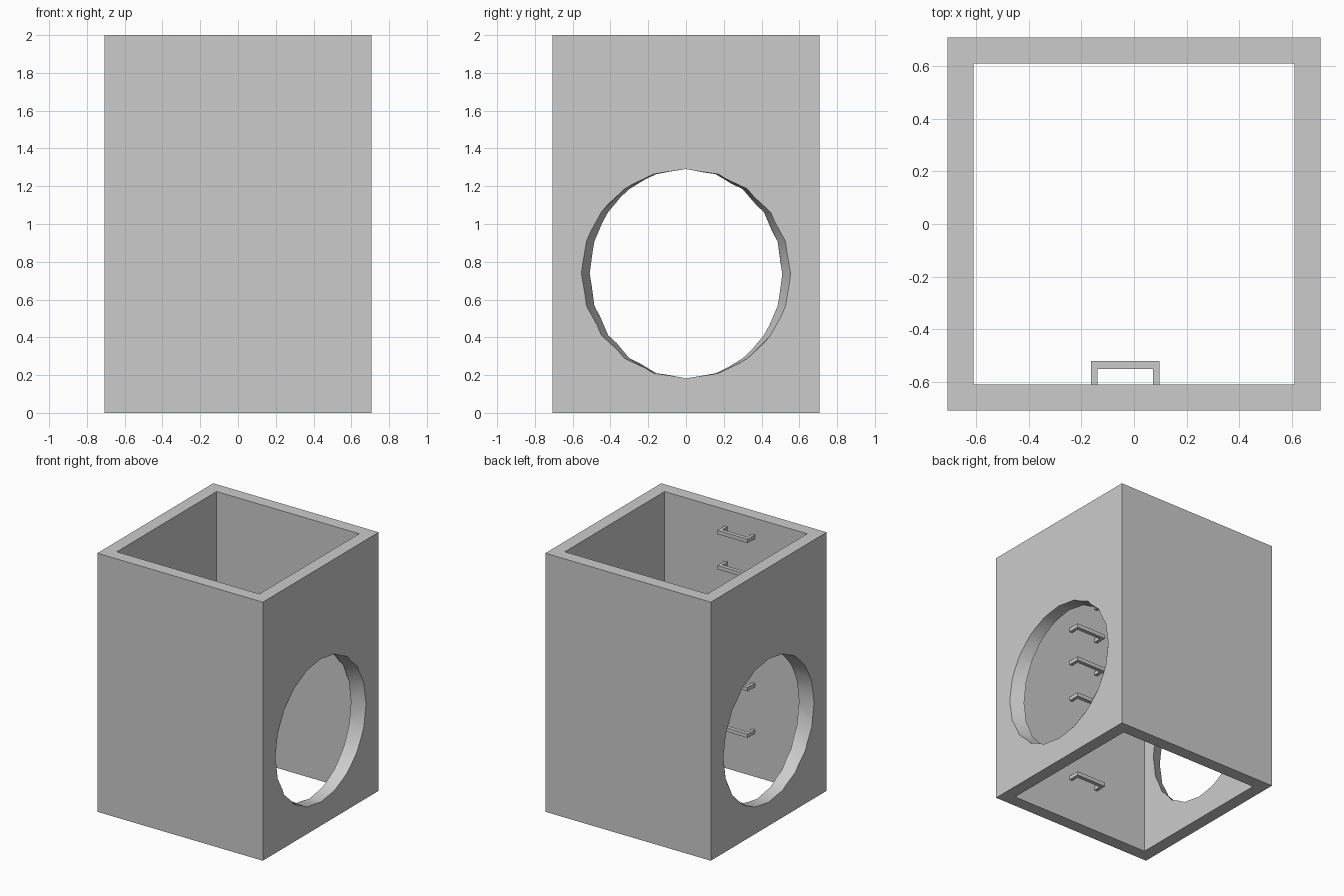
import bpy, bmesh, math

if "Cube" in bpy.data.objects:
    bpy.data.objects.remove(bpy.data.objects["Cube"])

OUT, INN, H = 0.708, 0.61, 2.0      # outer / inner half widths, height
HOLE_Z, HOLE_R = 0.737, 0.554       # side openings


def make_object(name, bm):
    bmesh.ops.recalc_face_normals(bm, faces=bm.faces)
    mesh = bpy.data.meshes.new(name)
    bm.to_mesh(mesh)
    bm.free()
    ob = bpy.data.objects.new(name, mesh)
    bpy.context.collection.objects.link(ob)
    return ob


def bridge(bm, rings):
    for a, b in rings:
        n = len(a)
        for i in range(n):
            j = (i + 1) % n
            bm.faces.new((a[i], a[j], b[j], b[i]))


def prism(bm, profile, z0, z1):
    """Extrude a closed xy profile from z0 to z1."""
    low = bm.faces.new([bm.verts.new((x, y, z0)) for x, y in profile])
    ext = bmesh.ops.extrude_face_region(bm, geom=[low], use_keep_orig=True)
    for v in ext["geom"]:
        if isinstance(v, bmesh.types.BMVert):
            v.co.z = z1


# Square shaft, open at top and bottom
bm = bmesh.new()
square = [(-1, -1), (1, -1), (1, 1), (-1, 1)]
r = [[bm.verts.new((x * s, y * s, z)) for x, y in square]
     for s, z in ((OUT, 0), (OUT, H), (INN, H), (INN, 0))]
bridge(bm, [(r[i], r[(i + 1) % 4]) for i in range(4)])
shaft = make_object("shaft_walls", bm)

# 20-sided openings in both side walls, narrowing inward in y only
for side in (-1, 1):
    bm = bmesh.new()
    ends = []
    for x in (OUT - 0.2, OUT + 0.1):
        half = HOLE_R + (x - OUT) * 0.45
        ends.append([bm.verts.new((side * x,
                                   half * math.cos(i * math.tau / 20),
                                   HOLE_Z + HOLE_R * math.sin(i * math.tau / 20)))
                     for i in range(20)])
    bridge(bm, [ends])
    for e in ends:
        bm.faces.new(e)
    cutter = make_object("opening_cutter", bm)
    cutter.hide_render = True
    bpy.context.view_layer.objects.active = shaft
    mod = shaft.modifiers.new("opening", 'BOOLEAN')
    mod.operation = 'DIFFERENCE'
    mod.solver = 'EXACT'
    mod.object = cutter
    bpy.ops.object.modifier_apply(modifier=mod.name)
    bpy.data.objects.remove(cutter)

bpy.ops.object.select_all(action='DESELECT')
shaft.select_set(True)
bpy.context.view_layer.objects.active = shaft
bpy.ops.object.shade_smooth_by_angle(angle=math.radians(30))

# U-shaped climbing rungs on the front wall's inner face
X0, X1, YF, BAR, LEG = -0.163, 0.096, -0.52, 0.03, 0.024
rung = [(X0, -INN), (X0 + LEG, -INN), (X0 + LEG, YF - BAR), (X1 - LEG, YF - BAR),
        (X1 - LEG, -INN), (X1, -INN), (X1, YF), (X0, YF)]
for k, z in enumerate((0.35, 0.71, 1.01, 1.31, 1.585, 1.857)):
    bm = bmesh.new()
    prism(bm, rung, z - 0.015, z + 0.015)
    make_object(f"ladder_rung_{k + 1}", bm)
